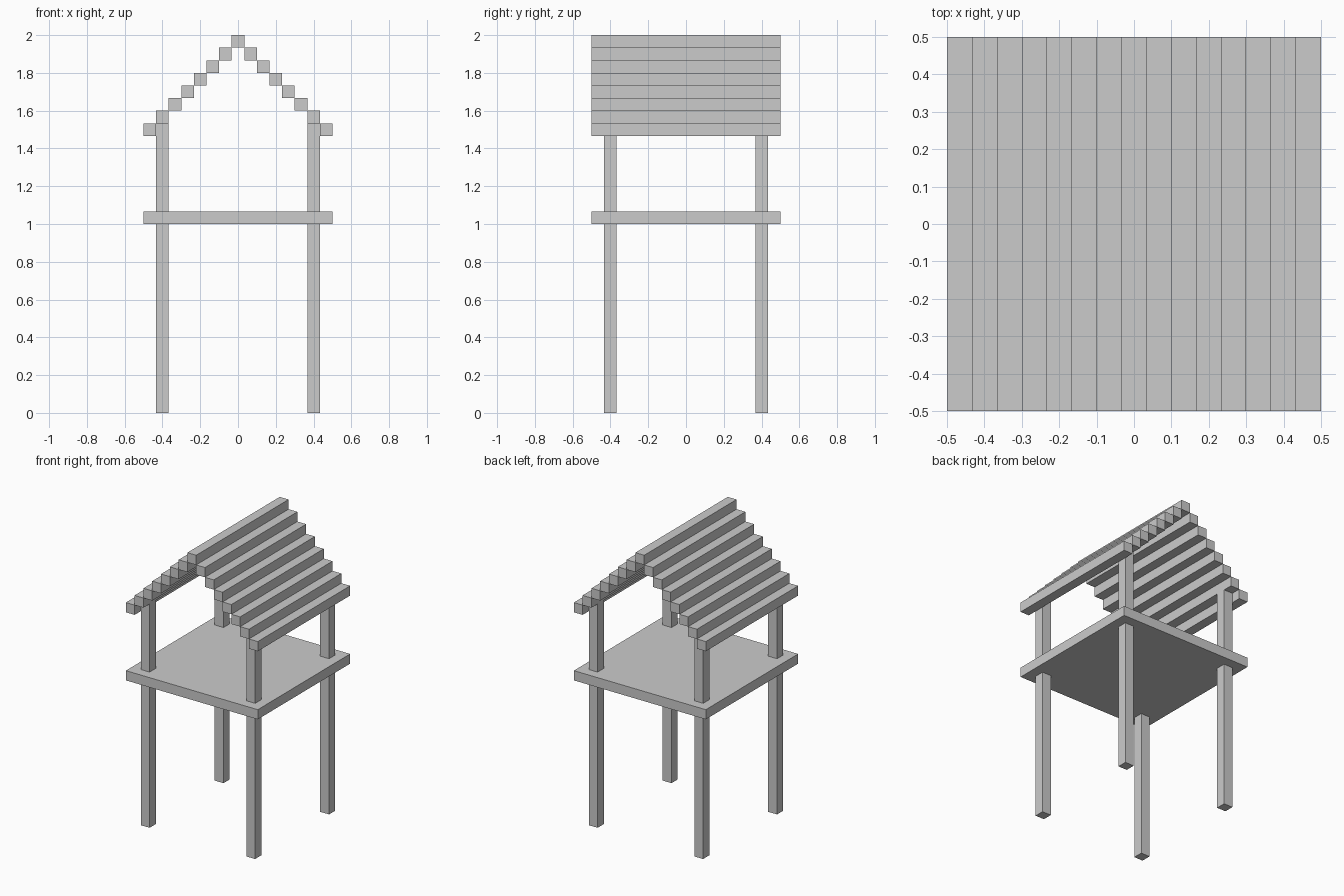
import bpy

if "Cube" in bpy.data.objects:
    bpy.data.objects.remove(bpy.data.objects["Cube"])

U = 1 / 15  # timber thickness


def box(name, center, size):
    bpy.ops.mesh.primitive_cube_add(size=1, location=center)
    ob = bpy.context.object
    ob.name = name
    ob.scale = size
    bpy.ops.object.transform_apply(location=False, rotation=False, scale=True)
    return ob


# Raised floor
box("platform", (0, 0, 1 + U / 2), (1, 1, U))

# Four corner posts, running from the ground to the underside of the roof
post_height = 23 * U
for side, sx in (("left", -1), ("right", 1)):
    for end, sy in (("front", -1), ("back", 1)):
        box(f"{end}_{side}_post", (sx * 0.4, sy * 0.4, post_height / 2), (U, U, post_height))

# Stepped gable roof: ridge beam plus seven battens down each slope
for i in range(-7, 8):
    name = "ridge_beam" if i == 0 else f"{'left' if i < 0 else 'right'}_roof_batten_{abs(i)}"
    box(name, (i * U, 0, 2 - U / 2 - abs(i) * U), (U, 1, U))
